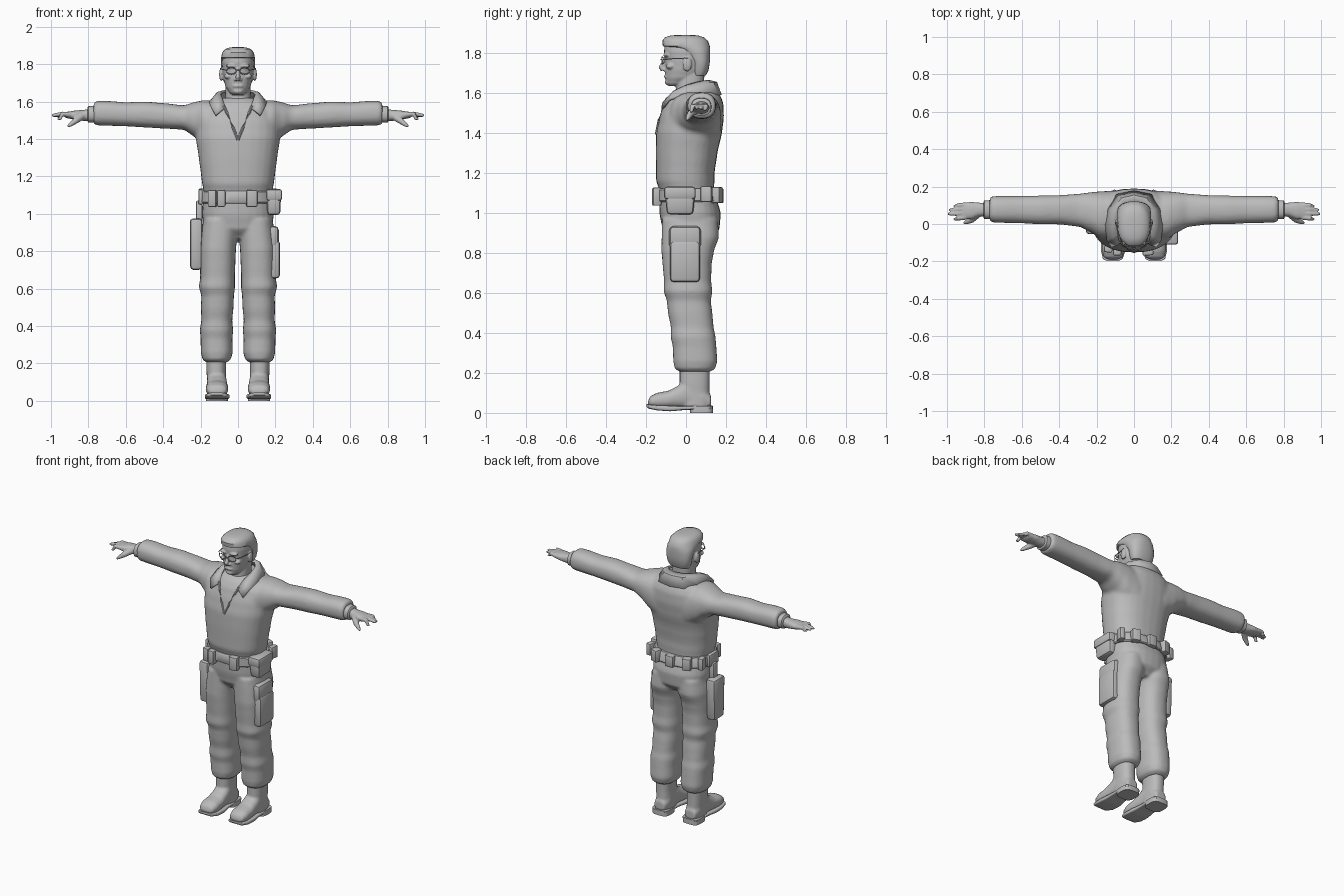
import bpy, bmesh, math
from mathutils import Vector

mat = bpy.data.materials.new("plain_grey")
mat.diffuse_color = (0.5, 0.5, 0.5, 1)


def finish(name, bm, mirror=False, voxel=0, smooth=0, solid=0):
    """Turn a bmesh into a finished part."""
    bmesh.ops.recalc_face_normals(bm, faces=bm.faces)
    me = bpy.data.meshes.new(name)
    bm.to_mesh(me)
    bm.free()
    me.materials.append(mat)
    me.shade_smooth()
    me.set_sharp_from_angle(angle=math.radians(40))
    ob = bpy.data.objects.new(name, me)
    bpy.context.collection.objects.link(ob)
    if mirror:
        ob.modifiers.new("mirror", 'MIRROR').merge_threshold = 0.0005
    if solid:
        m = ob.modifiers.new("solid", 'SOLIDIFY')
        m.thickness, m.offset = solid, 0
    if voxel:
        m = ob.modifiers.new("fuse", 'REMESH')
        m.mode, m.voxel_size, m.use_smooth_shade = 'VOXEL', voxel, True
    if smooth:
        m = ob.modifiers.new("soften", 'SMOOTH')
        m.factor, m.iterations = 0.5, smooth
    return ob


def skin(bm, rows, closed=False):
    """Bridge rows of points into a tube, with end caps unless closed."""
    vs = [[bm.verts.new(p) for p in row] for row in rows]
    n, k = len(vs[0]), len(vs)
    for i in range(k if closed else k - 1):
        a, b = vs[i], vs[(i + 1) % k]
        for j in range(n):
            bm.faces.new((a[j], a[(j + 1) % n], b[(j + 1) % n], b[j]))
    if not closed:
        bm.faces.new(vs[0])
        bm.faces.new(vs[-1])


def loft(bm, axis, rings, p=2.4, n=28, sub=3):
    """Rounded sections: (position, min, max, min, max) along an axis."""
    fine = []
    for i in range(len(rings) - 1):
        q = [rings[max(0, min(len(rings) - 1, i + d))] for d in (-1, 0, 1, 2)]
        for s in range(sub):
            t = s / sub
            f = 3 * t * t - 2 * t ** 3
            row = [b + (c - b) * (t if k == 0 else 0.5 * (t + f))
                   for k, (a, b, c, d) in enumerate(zip(*q))]
            fine.append(row)
    fine.append(rings[-1])
    rows = []
    for w, u0, u1, v0, v1 in fine:
        row = []
        for j in range(n):
            a = 2 * math.pi * j / n
            c, s = math.cos(a), math.sin(a)
            u = (u0 + u1) / 2 + (u1 - u0) / 2 * math.copysign(abs(c) ** (2 / p), c)
            v = (v0 + v1) / 2 + (v1 - v0) / 2 * math.copysign(abs(s) ** (2 / p), s)
            row.append({'x': (w, u, v), 'y': (u, w, v), 'z': (u, v, w)}[axis])
        rows.append(row)
    skin(bm, rows)


def tube(bm, pts, radii, n=10, closed=False):
    pts = [Vector(p) for p in pts]
    rows = []
    for i, p in enumerate(pts):
        a = pts[i - 1] if i or closed else p
        b = pts[(i + 1) % len(pts)] if closed or i < len(pts) - 1 else p
        d = (b - a).normalized()
        u = d.cross(Vector((0.13, 0.31, 1)) if abs(d.z) < 0.9 else Vector((1, 0, 0))).normalized()
        v = d.cross(u)
        r = radii[i] if isinstance(radii, (list, tuple)) else radii
        rows.append([p + r * (u * math.cos(2 * math.pi * j / n) + v * math.sin(2 * math.pi * j / n))
                     for j in range(n)])
    skin(bm, rows, closed)


def box(bm, x0, x1, y0, y1, z0, z1, bevel=0.01, taper=1.0, turn=0):
    """Bevelled box; taper narrows its lower end, turn spins it about z."""
    t = bmesh.new()
    bmesh.ops.create_cube(t, size=1)
    c = Vector(((x0 + x1) / 2, (y0 + y1) / 2, (z0 + z1) / 2))
    for v in t.verts:
        k = taper if v.co.z < 0 else 1
        x, y = v.co.x * (x1 - x0) * k, v.co.y * (y1 - y0) * k
        v.co = c + Vector((x * math.cos(turn) - y * math.sin(turn),
                           x * math.sin(turn) + y * math.cos(turn), v.co.z * (z1 - z0)))
    bmesh.ops.bevel(t, geom=t.edges[:], offset=bevel, segments=2, profile=0.5, affect='EDGES')
    tmp = bpy.data.meshes.new("tmp")
    t.to_mesh(tmp)
    t.free()
    bm.from_mesh(tmp)
    bpy.data.meshes.remove(tmp)


def ball(bm, c, r):
    vs = bmesh.ops.create_uvsphere(bm, u_segments=16, v_segments=10, radius=1)['verts']
    for v in vs:
        v.co = Vector(c) + Vector(a * b for a, b in zip(v.co, r))


def sym(z, h, y0, y1):
    return (z, -h, h, y0, y1)


# jacket: torso fused with both sleeves
bm = bmesh.new()
loft(bm, 'z', [sym(1.08, .18, -.125, .14), sym(1.13, .185, -.138, .14), sym(1.16, .192, -.15, .143),
               sym(1.2, .197, -.15, .143), sym(1.3, .21, -.152, .157), sym(1.4, .225, -.15, .18),
               sym(1.48, .225, -.133, .19), sym(1.55, .2, -.11, .187), sym(1.59, .17, -.085, .172),
               sym(1.62, .1, -.05, .145)])
for s in (1, -1):
    loft(bm, 'x', [(s * r[0],) + r[1:] for r in [
        (.1, -.09, .178, 1.31, 1.605), (.18, -.08, .175, 1.36, 1.608), (.23, -.045, .17, 1.41, 1.598),
        (.29, -.015, .162, 1.45, 1.58), (.4, -.002, .154, 1.456, 1.592), (.5, -.002, .152, 1.462, 1.6),
        (.6, .004, .15, 1.468, 1.596), (.7, .006, .15, 1.471, 1.604), (.755, .008, .149, 1.473, 1.604),
        (.772, .016, .142, 1.48, 1.593)]])
finish("jacket", bm, voxel=.011, smooth=5)

# inner cuffs
bm = bmesh.new()
loft(bm, 'x', [(.75, .025, .128, 1.487, 1.578), (.8, .027, .126, 1.487, 1.575), (.805, .035, .118, 1.495, 1.568)])
finish("cuff", bm, mirror=True)

# hands
bm = bmesh.new()
loft(bm, 'x', [(.78, .042, .112, 1.497, 1.562), (.83, .04, .114, 1.497, 1.555), (.87, .026, .118, 1.503, 1.552),
               (.91, .026, .114, 1.51, 1.546), (.925, .034, .108, 1.516, 1.542)])
for y0, y1, x1, z1 in ((.036, .026, .965, 1.505), (.058, .054, .997, 1.525),
                       (.08, .076, .99, 1.522), (.102, .096, .965, 1.515)):
    tube(bm, [(.9, y0, 1.53), (.94, (y0 + y1) / 2, 1.534), (x1 - .012, y1, z1 + .002), (x1, y1, z1)],
         [.014, .013, .009, .005])
tube(bm, [(.835, .055, 1.522), (.868, .022, 1.498), (.895, .01, 1.478), (.91, .004, 1.466)],
     [.022, .017, .012, .006])
finish("hand", bm, mirror=True, voxel=.005, smooth=2)

# jacket collar: folded strip from nape to the lapel tip
bm = bmesh.new()
inner = [(0, .115, 1.66), (.05, .105, 1.66), (.085, .06, 1.652), (.092, 0, 1.635), (.083, -.05, 1.612), (.068, -.095, 1.565)]
mid = [(0, .15, 1.652), (.065, .135, 1.65), (.108, .075, 1.645), (.118, 0, 1.628), (.112, -.065, 1.602), (.092, -.112, 1.55)]
outer = [(0, .172, 1.59), (.09, .155, 1.59), (.138, .08, 1.594), (.15, -.005, 1.594), (.143, -.085, 1.568), (.12, -.118, 1.525)]
rows = [[bm.verts.new(p) for p in r] for r in (inner, mid, outer)]
for a, b in zip(rows, rows[1:]):
    for i in range(5):
        bm.faces.new((a[i], a[i + 1], b[i + 1], b[i]))
finish("collar", bm, mirror=True, solid=.014)

# edges of the open neckline
bm = bmesh.new()
tube(bm, [(.075, -.095, 1.575), (.055, -.115, 1.53), (.028, -.135, 1.465), (0, -.149, 1.395)], .007, 8)
finish("neckline_edge", bm, mirror=True)

# trousers: hips fused with both legs
bm = bmesh.new()
loft(bm, 'z', [sym(.865, .1, -.07, .12), sym(.92, .182, -.118, .168), sym(1.0, .192, -.133, .174),
               sym(1.06, .188, -.135, .158), sym(1.12, .18, -.13, .14)])
for s in (1, -1):
    loft(bm, 'z', [(r[0], *sorted((s * r[1], s * r[2])), r[3], r[4]) for r in [
        (.205, .06, .17, -.03, .12), (.222, .038, .19, -.057, .147), (.26, .028, .199, -.064, .157),
        (.33, .03, .2, -.066, .152), (.38, .026, .204, -.077, .148), (.43, .031, .196, -.076, .138),
        (.5, .024, .198, -.09, .132), (.56, .022, .196, -.096, .124), (.61, .016, .209, -.112, .132),
        (.66, .017, .202, -.11, .126), (.74, .014, .203, -.117, .128), (.81, .011, .204, -.123, .14),
        (.88, .003, .2, -.122, .165), (.97, .002, .185, -.12, .16)]])
finish("trousers", bm, voxel=.009, smooth=4)

# boots
bm = bmesh.new()
loft(bm, 'z', [(.03, .06, .165, -.03, .125), (.1, .062, .165, -.03, .118), (.15, .064, .168, -.032, .118),
               (.25, .062, .17, -.032, .12)])
loft(bm, 'y', [(-.19, .085, .14, .035, .06), (-.178, .062, .162, .028, .085), (-.14, .052, .172, .022, .102),
               (-.09, .052, .172, .022, .11), (-.05, .056, .168, .022, .13), (0, .06, .166, .022, .165),
               (.08, .062, .164, .022, .13), (.125, .075, .152, .022, .09)])
finish("boot", bm, mirror=True, voxel=.008, smooth=4)

# soles and heels
bm = bmesh.new()
loft(bm, 'y', [(-.198, .082, .145, .03, .045), (-.185, .06, .167, .02, .042), (-.14, .046, .177, .012, .038),
               (-.08, .046, .177, .008, .036), (-.01, .056, .17, .014, .036), (.12, .058, .168, .02, .036),
               (.132, .07, .155, .02, .036)], p=5)
loft(bm, 'z', [(0, .054, .172, .02, .136), (.034, .054, .172, .02, .136)], p=3.5, sub=1)
finish("sole", bm, mirror=True)

# belt
bm = bmesh.new()
loft(bm, 'z', [sym(1.056, .195, -.142, .166), sym(1.062, .2, -.147, .17), sym(1.116, .198, -.147, .16),
               sym(1.122, .193, -.142, .155)], sub=1, n=40)
finish("belt", bm)

# belt pouches
bm = bmesh.new()
box(bm, -.16, -.115, -.152, -.115, 1.037, 1.127, .008, turn=-.15)
box(bm, -.112, -.068, -.168, -.125, 1.037, 1.127, .008)
box(bm, .045, .103, -.168, -.125, 1.037, 1.127, .008, turn=.08)
box(bm, -.03, .03, .145, .188, 1.05, 1.125, .008)
for s in (1, -1):
    box(bm, s * .115 - .028, s * .115 + .028, .125, .178, 1.05, 1.13, .008, turn=-s * .35)
    box(bm, s * .19 - .018, s * .19 + .018, .075, .13, 1.055, 1.135, .008, turn=-s * .2)
box(bm, -.212, -.185, -.05, .05, 1.05, 1.13, .008)
finish("belt_pouches", bm)
bm = bmesh.new()
box(bm, .152, .23, -.105, .045, .993, 1.095, .018, .88)
box(bm, .15, .236, -.11, .048, 1.07, 1.132, .014)
finish("side_pouch", bm)

# thigh holster and cargo pocket
bm = bmesh.new()
box(bm, -.258, -.19, -.055, .065, .7, .975, .018, .92)
box(bm, -.225, -.19, -.02, .025, .93, 1.07, .008)
finish("holster", bm)
bm = bmesh.new()
box(bm, .16, .224, -.08, .07, .655, .86, .018)
box(bm, .16, .218, -.084, .074, .82, .935, .022)
finish("cargo_pocket", bm)

# head: skull, neck, nose, brow, lips and ears
bm = bmesh.new()
loft(bm, 'z', [sym(1.54, .072, -.07, .09), sym(1.61, .068, -.052, .09), sym(1.7, .068, -.045, .092)])
loft(bm, 'z', [sym(1.636, .03, -.088, -.02), sym(1.65, .048, -.1, .03), sym(1.68, .067, -.104, .075),
               sym(1.72, .078, -.106, .105), sym(1.77, .084, -.106, .114), sym(1.81, .086, -.11, .115),
               sym(1.85, .08, -.106, .105), sym(1.88, .05, -.08, .07)], p=2.2)
tube(bm, [(0, -.102, 1.778), (0, -.112, 1.755), (0, -.125, 1.728), (0, -.116, 1.715)], [.009, .01, .014, .012])
ball(bm, (0, -.098, 1.683), (.03, .013, .008))
ball(bm, (0, -.092, 1.655), (.026, .014, .014))
for s in (1, -1):
    ball(bm, (s * .035, -.1, 1.79), (.032, .014, .009))
    ball(bm, (s * .052, -.078, 1.735), (.022, .022, .015))
    ball(bm, (s * .013, -.108, 1.718), (.01, .01, .008))
    ball(bm, (s * .09, .006, 1.745), (.011, .023, .036))
finish("head", bm, voxel=.005, smooth=2)

# short flat-topped hair
bm = bmesh.new()
loft(bm, 'z', [sym(1.69, .068, .03, .1), sym(1.715, .08, .026, .113), sym(1.76, .088, .022, .12),
               sym(1.8, .091, -.015, .121), sym(1.825, .091, -.06, .121), sym(1.836, .09, -.116, .119),
               sym(1.862, .085, -.119, .11), sym(1.88, .07, -.105, .09), sym(1.889, .045, -.075, .06),
               sym(1.892, .02, -.04, .03)], sub=1, n=32)
finish("hair", bm)

# glasses
bm = bmesh.new()
rim = [2 * math.pi * i / 20 for i in range(20)]
tube(bm, [(.036 + .026 * math.cos(a), -.121 + .012 * max(0, math.cos(a)), 1.764 + .018 * math.sin(a))
          for a in rim], .0028, 6, True)
tube(bm, [(0, -.125, 1.77), (.011, -.122, 1.768)], .0028, 6)
tube(bm, [(.061, -.109, 1.768), (.083, -.085, 1.772), (.094, .01, 1.776)], .0028, 6)
finish("glasses", bm, mirror=True)
